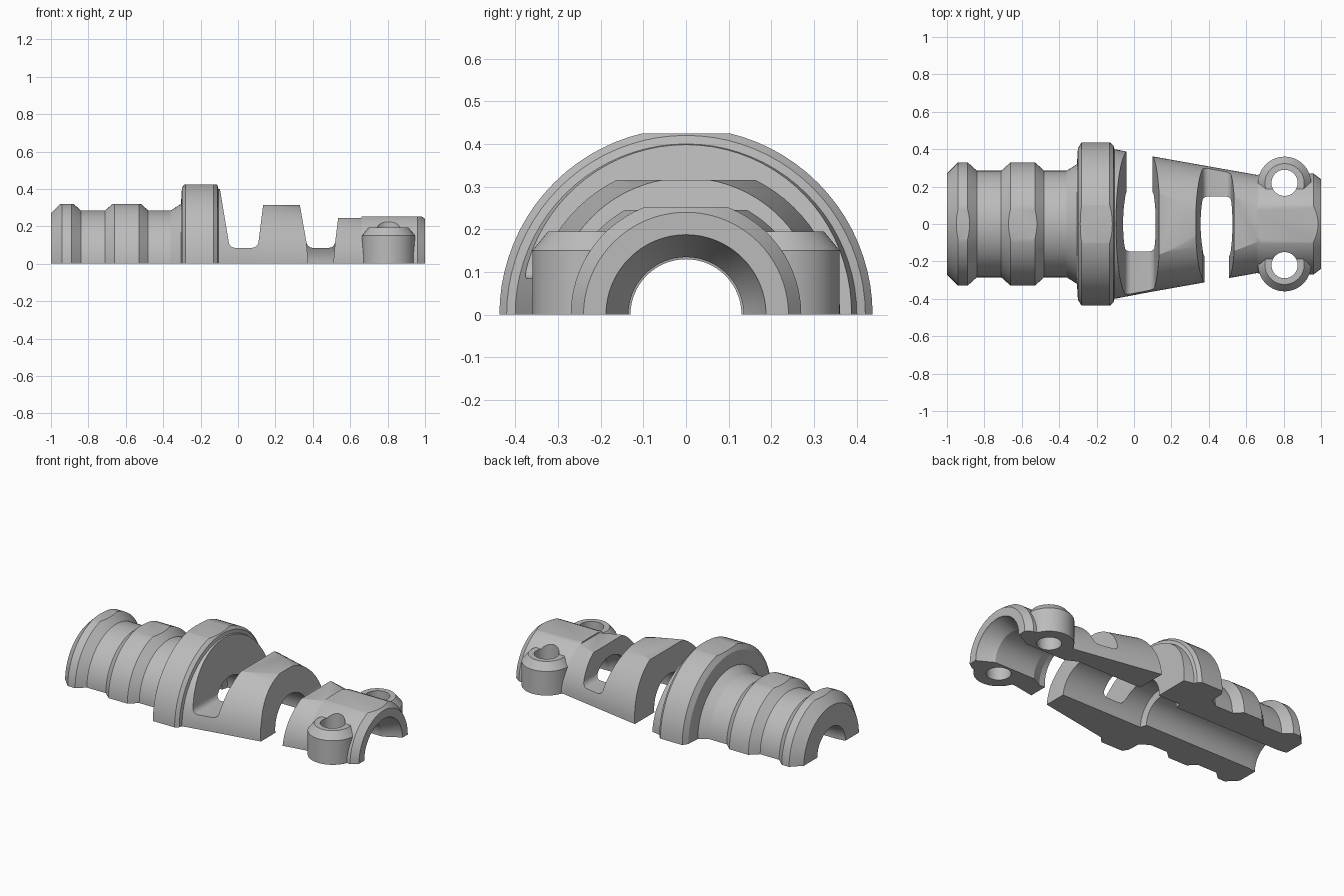
import bpy, bmesh, math
from mathutils import Matrix

cube = bpy.data.objects.get("Cube")
if cube:
    bpy.data.objects.remove(cube)

grey = bpy.data.materials.new("plain grey")
grey.use_nodes = True
grey.diffuse_color = (0.5, 0.5, 0.5, 1)
grey.node_tree.nodes["Principled BSDF"].inputs["Base Color"].default_value = (0.5, 0.5, 0.5, 1)


def finish(name, bm):
    bmesh.ops.recalc_face_normals(bm, faces=bm.faces)
    mesh = bpy.data.meshes.new(name)
    bm.to_mesh(mesh)
    bm.free()
    mesh.materials.append(grey)
    obj = bpy.data.objects.new(name, mesh)
    bpy.context.collection.objects.link(obj)
    return obj


def lathe(name, profile, axis="Z", centre=(0, 0), steps=64):
    """Solid of revolution from (position along axis, radius) pairs."""
    bm = bmesh.new()
    rings = []
    for h, r in profile:
        ring = []
        for i in range(steps):
            a = math.tau * i / steps
            c, s = r * math.cos(a), r * math.sin(a)
            ring.append(bm.verts.new((h, c, s) if axis == "X" else (centre[0] + c, centre[1] + s, h)))
        rings.append(ring)
    for low, high in zip(rings, rings[1:]):
        for i in range(steps):
            j = (i + 1) % steps
            bm.faces.new((low[i], low[j], high[j], high[i]))
    bm.faces.new(rings[0])
    bm.faces.new(rings[-1])
    return finish(name, bm)


def box(name, x0, x1, z0, z1):
    bm = bmesh.new()
    bmesh.ops.create_cube(bm, size=1, matrix=Matrix.Translation(((x0 + x1) / 2, 0, (z0 + z1) / 2))
                          @ Matrix.Diagonal((x1 - x0, 2, z1 - z0, 1)))
    return finish(name, bm)


def prism(name, outline, y0, y1):
    """Extrude an (x, z) outline along y."""
    bm = bmesh.new()
    face = bm.faces.new([bm.verts.new((x, y0, z)) for x, z in outline])
    new = bmesh.ops.extrude_face_region(bm, geom=[face])["geom"]
    bmesh.ops.translate(bm, vec=(0, y1 - y0, 0), verts=[v for v in new if isinstance(v, bmesh.types.BMVert)])
    return finish(name, bm)


def combine(target, tool, operation="DIFFERENCE"):
    mod = target.modifiers.new("combine", "BOOLEAN")
    mod.operation, mod.object, mod.solver = operation, tool, "EXACT"
    bpy.context.view_layer.objects.active = target
    bpy.ops.object.modifier_apply(modifier=mod.name)
    bpy.data.objects.remove(tool)


# Ribbed sleeve, collar, tapered body and clamp end
body = lathe("strain_relief_half", [
    (-1, 0.27), (-0.94, 0.33), (-0.89, 0.33), (-0.84, 0.285), (-0.71, 0.285),
    (-0.66, 0.33), (-0.53, 0.33), (-0.48, 0.285), (-0.36, 0.285), (-0.305, 0.32),
    (-0.3, 0.405), (-0.28, 0.437), (-0.13, 0.437), (-0.11, 0.42), (-0.105, 0.4),
    (0.09, 0.363), (0.66, 0.262), (0.68, 0.27), (0.96, 0.27), (1, 0.24)], "X", steps=80)

# Screw bosses on both sides
for side in (-1, 1):
    boss = lathe("boss", [(-0.05, 0.142), (0.15, 0.142), (0.195, 0.105)], centre=(0.805, side * 0.218))
    combine(body, boss, "UNION")

# Flats along the top
for x0, x1, z in ((-1.1, -0.31, 0.32), (-0.31, -0.107, 0.425), (0.03, 0.43, 0.315),
                  (0.43, 0.66, 0.245), (0.66, 1.1, 0.252)):
    combine(body, box("flat", x0, x1, z, 0.7))

# Cable bore, wider in the middle and flared at the clamp end
combine(body, lathe("bore", [(-1.01, 0.14), (-0.95, 0.13), (-0.2, 0.13), (-0.19, 0.17),
                             (0.55, 0.17), (0.62, 0.135), (0.9, 0.135), (0.99, 0.185), (1.01, 0.19)], "X"))


# Flex slots: open to the bottom on one side, leaving a low bridge on the other
def slot(left_top, left_low, right_low, right_top, open_side):
    top, floor, r = 0.6, 0.085, 0.035
    lean_left = left_low - left_top
    lean_right = right_top - right_low
    arc_left = [(left_low + r - r * math.cos(a), floor + r - r * math.sin(a))
                for a in (math.pi / 2 * k / 5 for k in range(6))]
    arc_right = [(right_low - r + r * math.sin(a), floor + r - r * math.cos(a))
                 for a in (math.pi / 2 * k / 5 for k in range(6))]
    upper = [(right_low + lean_right, top), (left_low - lean_left, top)]
    combine(body, prism("slot", arc_left + arc_right + upper, -1, 1))
    deep = [(left_low + 0.02, -0.1), (right_low - 0.02, -0.1), (right_low, floor + r),
            *upper, (left_low, floor + r)]
    combine(body, prism("slot_opening", deep, 0, open_side))


slot(-0.13, -0.05, 0.11, 0.17, 1)
slot(0.28, 0.365, 0.52, 0.58, -1)

# Screw holes
for side in (-1, 1):
    combine(body, lathe("hole", [(-0.1, 0.07), (0.4, 0.07)], centre=(0.805, side * 0.22), steps=48))

# Split plane at the bottom
combine(body, box("lower_half", -1.2, 1.2, -1, 0))

bpy.ops.object.select_all(action="DESELECT")
body.select_set(True)
bpy.context.view_layer.objects.active = body
bpy.ops.object.shade_smooth_by_angle(angle=math.radians(25))
